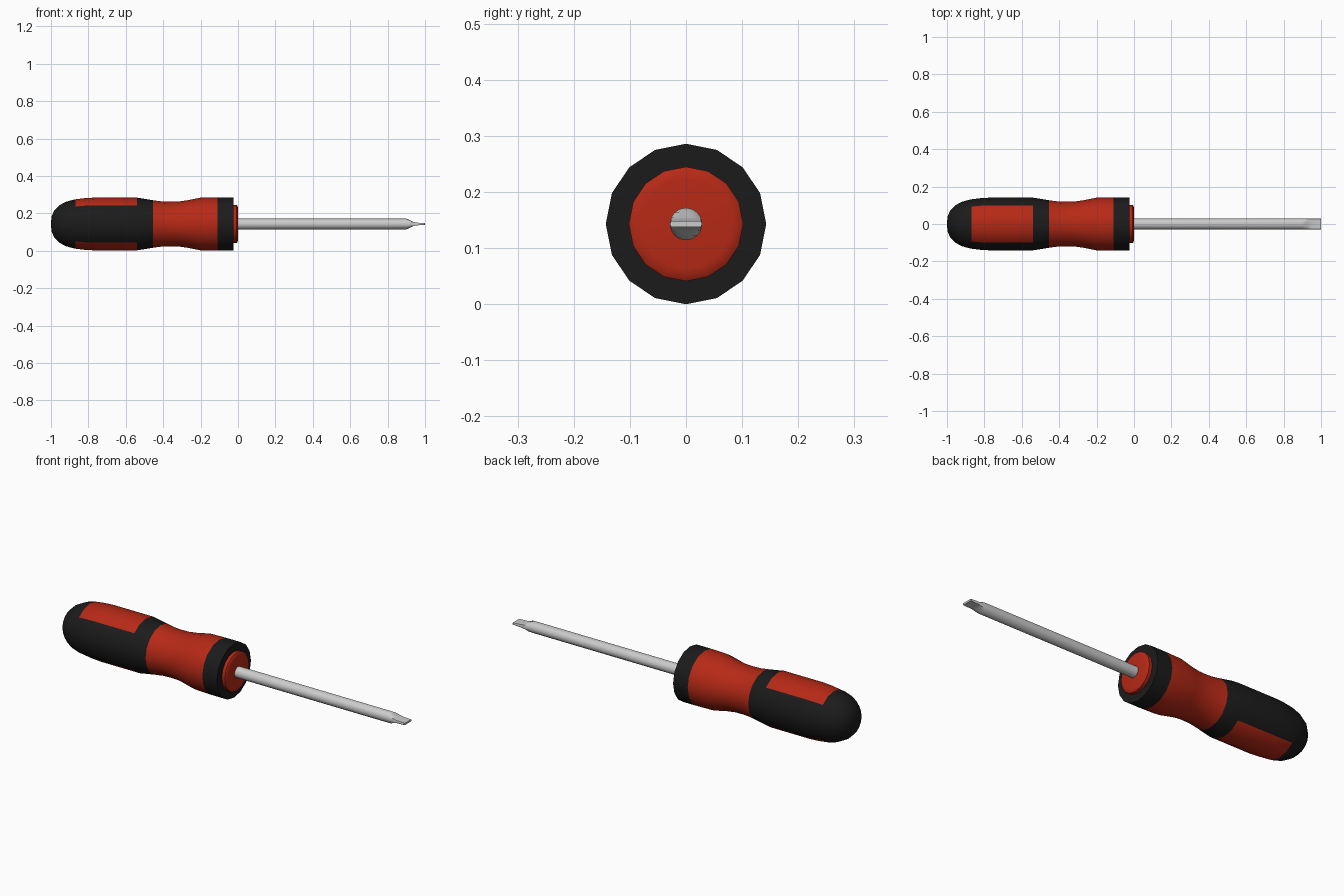
import bpy, bmesh
from math import sin, cos, pi, radians

if "Cube" in bpy.data.objects:
    bpy.data.objects.remove(bpy.data.objects["Cube"])

N = 16        # sides of every round part
AXIS = 0.143  # height of the tool's axis


def material(name, rgb):
    m = bpy.data.materials.new(name)
    m.diffuse_color = (*rgb, 1)
    m.use_nodes = True
    m.node_tree.nodes["Principled BSDF"].inputs["Base Color"].default_value = m.diffuse_color
    return m


RED = material("red_plastic", (0.47, 0.022, 0.008))
BLACK = material("black_rubber", (0.011, 0.011, 0.011))


def lathe(name, profile, mats=(), pick=None, angle=35):
    """Revolve (x, radius[, half thickness]) points around the x axis."""
    bm = bmesh.new()
    rings = []
    for x, r, *flat in profile:
        t = flat[0] if flat else r
        rings.append([bm.verts.new((x, r * sin(2 * pi * k / N),
                                    AXIS + max(-t, min(t, r * cos(2 * pi * k / N)))))
                      for k in range(N)])
    for i, (a, b) in enumerate(zip(rings, rings[1:])):
        for k in range(N):
            j = (k + 1) % N
            f = bm.faces.new((a[k], a[j], b[j], b[k]))
            if pick:
                f.material_index = pick((profile[i][0] + profile[i + 1][0]) / 2,
                                        2 * pi * (k + 0.5) / N)
    # close both ends that are not already points
    for ring, p in ((rings[0], profile[0]), (rings[-1], profile[-1])):
        if p[1] > 0:
            bm.faces.new(ring)
    bmesh.ops.remove_doubles(bm, verts=bm.verts, dist=1e-5)
    bmesh.ops.recalc_face_normals(bm, faces=bm.faces)
    me = bpy.data.meshes.new(name)
    bm.to_mesh(me)
    bm.free()
    for m in mats:
        me.materials.append(m)
    ob = bpy.data.objects.new(name, me)
    bpy.context.collection.objects.link(ob)
    bpy.ops.object.select_all(action='DESELECT')
    ob.select_set(True)
    bpy.context.view_layer.objects.active = ob
    bpy.ops.object.shade_smooth_by_angle(angle=radians(angle))
    return ob


# Handle: black grip with red panels above and below, red waist, black front ring
def handle_colour(x, a):
    panel = -0.87 < x < -0.54 and abs(cos(a)) > 0.707
    waist = -0.455 < x < -0.11
    return 1 if panel or waist else 0


lathe("handle", [
    (-1.0, 0), (-0.997, 0.04), (-0.982, 0.073), (-0.955, 0.1), (-0.92, 0.119),
    (-0.87, 0.132), (-0.82, 0.138), (-0.77, 0.141), (-0.54, 0.141),
    (-0.455, 0.127), (-0.41, 0.121), (-0.365, 0.119), (-0.32, 0.12),
    (-0.275, 0.126), (-0.2, 0.141), (-0.11, 0.143), (-0.024, 0.143),
], (BLACK, RED), handle_colour, 40)

# Red collar where the shaft enters the handle
lathe("collar", [(-0.03, 0.102), (-0.007, 0.102), (-0.002, 0.095), (0.0, 0.08)], (RED,), angle=50)

# Steel shaft, flattened to a blade at the tip
lathe("shaft", [(-0.05, 0.029), (0.9, 0.029), (0.915, 0.029, 0.022), (0.935, 0.029, 0.012),
                (0.95, 0.029, 0.0075), (1.0, 0.029, 0.005)])
